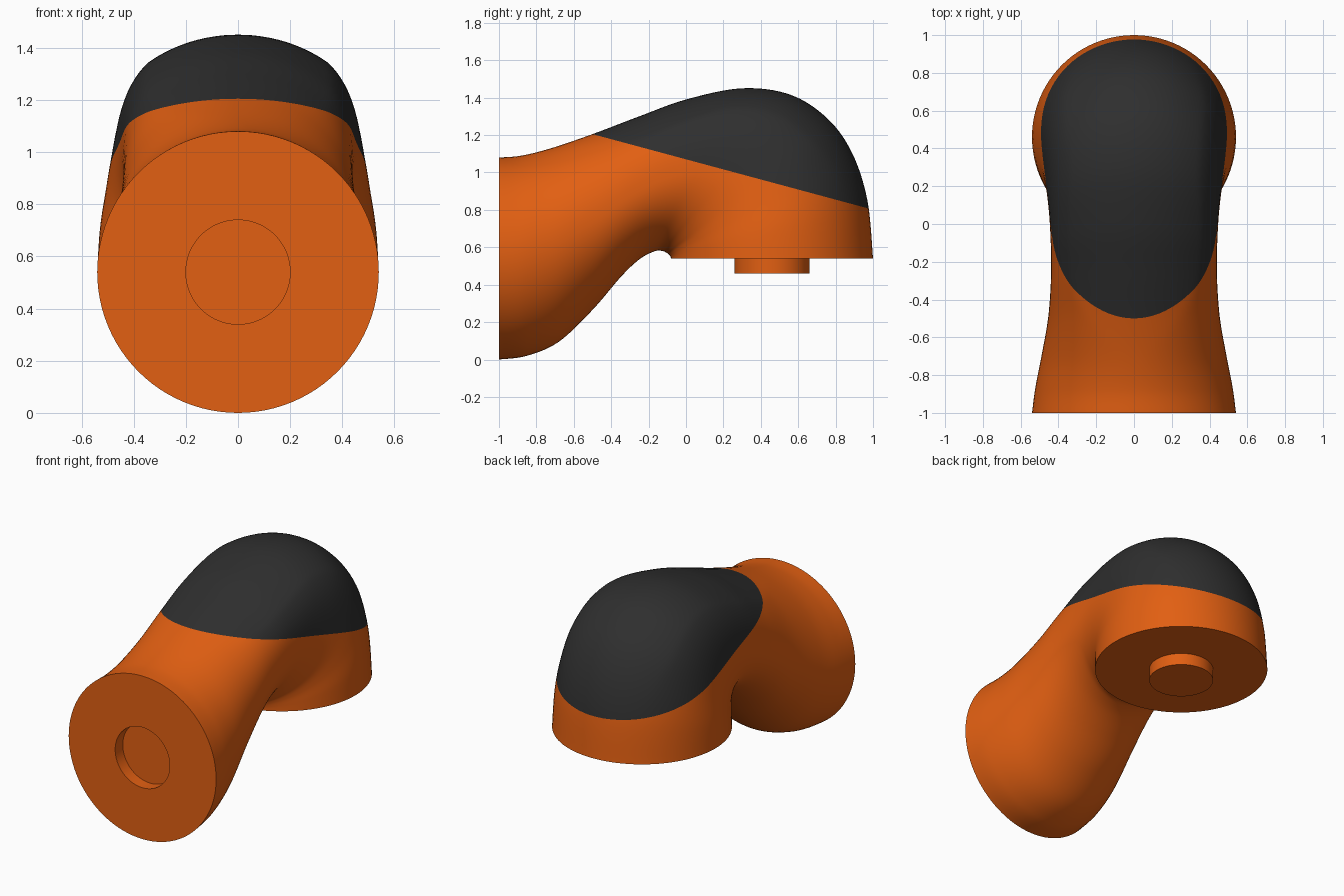
import bpy, bmesh, math
from mathutils import Vector

if "Cube" in bpy.data.objects:
    bpy.data.objects.remove(bpy.data.objects["Cube"])

N = 96          # points round each section
STEPS = 8       # sections between stations
R = 0.54        # flange radius

# stations: outer (y, z), inner (y, z), half width, squareness
STATIONS = [
    (-1.00, 1.08, -1.00, 0.000, .540, 2.0),
    (-0.88, 1.09, -0.85, 0.020, .522, 2.0),
    (-0.72, 1.13, -0.68, 0.095, .490, 2.05),
    (-0.50, 1.205, -0.50, 0.265, .455, 2.2),
    (-0.25, 1.30, -0.35, 0.440, .440, 2.4),
    (0.00, 1.39, -0.25, 0.535, .440, 2.5),
    (0.30, 1.45, -0.17, 0.578, .450, 2.5),
    (0.56, 1.415, -0.125, 0.580, .467, 2.5),
    (0.76, 1.285, -0.10, 0.568, .487, 2.4),
    (0.89, 1.10, -0.09, 0.560, .508, 2.2),
    (0.97, 0.85, -0.083, 0.550, .530, 2.05),
    (1.00, 0.54, -0.08, 0.540, .540, 2.0),
]


def material(name, rgb):
    m = bpy.data.materials.new(name)
    m.diffuse_color = (*rgb, 1)
    m.use_nodes = True
    m.node_tree.nodes["Principled BSDF"].inputs["Base Color"].default_value = m.diffuse_color
    return m


def spline(i, t):
    """Catmull-Rom blend of the stations."""
    last = len(STATIONS) - 1
    p = [STATIONS[min(max(i + k, 0), last)] for k in (-1, 0, 1, 2)]
    return [0.5 * (2*b + (c-a)*t + (2*a-5*b+4*c-d)*t*t + (3*b-a-3*c+d)*t**3)
            for a, b, c, d in zip(*p)]


def section(oy, oz, iy, iz, w, p):
    """Rounded section whose top is flattened to a shallow arc."""
    o, i = Vector((0, oy, oz)), Vector((0, iy, iz))
    mid, half = (o + i) / 2, (o - i) / 2
    b = half.length
    up = half.normalized()
    pts = []
    for k in range(N):
        a = 2 * math.pi * k / N
        c, s = math.cos(a), math.sin(a)
        e = p if s > 0 else 2
        x = w * math.copysign(abs(c) ** (2 / e), c)
        v = b * math.copysign(abs(s) ** (2 / e), s)
        if s > 0:
            v = min(v, b - (R - math.sqrt(max(R*R - x*x, 0))))
        pts.append(mid + up * v + Vector((x, 0, 0)))
    return pts


def disc(centre, up, r):
    return [Vector(centre) + Vector((r * math.cos(2*math.pi*k/N), 0, 0))
            + Vector(up) * r * math.sin(2*math.pi*k/N) for k in range(N)]


def build(name, mat, keep_upper):
    # socket, swept body and locating pin as one run of rings
    rings = [disc((0, -.92, R), (0, 0, 1), .2), disc((0, -1, R), (0, 0, 1), .2)]
    for i in range(len(STATIONS) - 1):
        rings += [section(*spline(i, t / STEPS)) for t in range(STEPS)]
    rings.append(section(*STATIONS[-1]))
    rings += [disc((0, .46, .54), (0, 1, 0), .2), disc((0, .46, .46), (0, 1, 0), .2)]

    bm = bmesh.new()
    vs = [[bm.verts.new(p) for p in r] for r in rings]
    for a, b in zip(vs, vs[1:]):
        for k in range(N):
            j = (k + 1) % N
            bm.faces.new((a[k], a[j], b[j], b[k]))
    bm.faces.new(vs[0])
    bm.faces.new(vs[-1])
    bmesh.ops.recalc_face_normals(bm, faces=bm.faces[:])

    # split along the sloping seam
    bmesh.ops.bisect_plane(bm, geom=bm.verts[:] + bm.edges[:] + bm.faces[:],
                           plane_co=(0, -.5, 1.205), plane_no=(0, .40, 1.485),
                           clear_inner=keep_upper, clear_outer=not keep_upper)
    me = bpy.data.meshes.new(name)
    bm.to_mesh(me)
    bm.free()
    me.materials.append(mat)
    ob = bpy.data.objects.new(name, me)
    bpy.context.collection.objects.link(ob)
    bpy.context.view_layer.objects.active = ob
    ob.select_set(True)
    bpy.ops.object.shade_smooth_by_angle(angle=math.radians(35))
    ob.select_set(False)


build("joint_body", material("orange", (.76, .115, .006)), False)
build("joint_cap", material("charcoal", (.028, .028, .028)), True)
